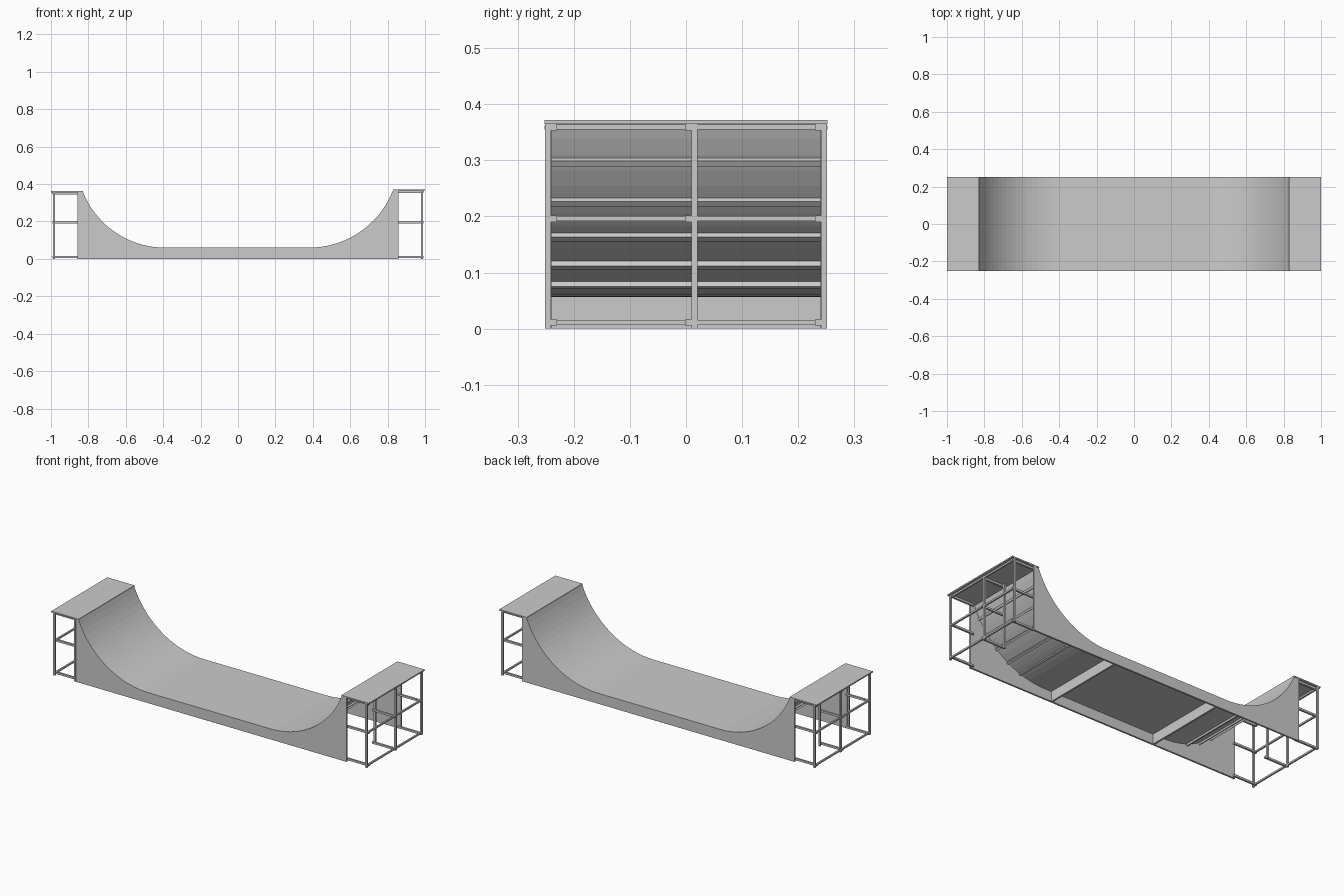
import bpy, math
from mathutils import Matrix, Vector

if "Cube" in bpy.data.objects:
    bpy.data.objects.remove(bpy.data.objects["Cube"])

T = 0.011  # square tube size


def mesh_obj(name, verts, faces):
    me = bpy.data.meshes.new(name)
    me.from_pydata(verts, [], faces)
    ob = bpy.data.objects.new(name, me)
    bpy.context.collection.objects.link(ob)
    return ob


def box(name, lo, hi, mat=Matrix.Identity(4)):
    v = [mat @ Vector((x, y, z)) for x in sorted((lo[0], hi[0]))
         for y in (lo[1], hi[1]) for z in (lo[2], hi[2])]
    f = [(0, 1, 3, 2), (4, 6, 7, 5), (0, 4, 5, 1), (2, 3, 7, 6), (0, 2, 6, 4), (1, 5, 7, 3)]
    return mesh_obj(name, v, f)


def prism(name, pts, y0, y1):
    n = len(pts)
    v = [(x, y, z) for y in (y0, y1) for x, z in pts]
    f = [tuple(range(n)), tuple(range(2 * n - 1, n - 1, -1))]
    f += [((i + 1) % n, i, i + n, (i + 1) % n + n) for i in range(n)]
    return mesh_obj(name, v, f)


# Transition arc: flat end x, lip x, lip height -> radius and total angle
FLOOR, LIP, STEPS = 0.06, 0.83, 18


def arc_data(start, top):
    dx, dz = LIP - start, top - FLOOR
    r = (dx * dx + dz * dz) / (2 * dz)
    return r, math.asin(dx / r)


def arc(s, start, top, off=0.0):
    r, a = arc_data(start, top)
    pts = []
    for i in range(STEPS + 1):
        t = a * i / STEPS
        pts.append((s * (start + (r + off) * math.sin(t)), FLOOR + r - (r + off) * math.cos(t)))
    return pts


ENDS = {1: ("right", 0.38, 0.37), -1: ("left", 0.39, 0.36)}
left, right = ENDS[-1][1:], ENDS[1][1:]
skin = arc(-1, *left)[::-1] + arc(1, *right)
under = arc(-1, *left, 0.004)[::-1] + arc(1, *right, 0.004)

# Plywood side panels
for name, y0, y1 in (("front_side_panel", -0.25, -0.24), ("back_side_panel", 0.24, 0.25)):
    prism(name, [(-0.847, 0), (-0.847, 0.36)] + skin + [(0.849, 0.37), (0.849, 0)], y0, y1)

# Riding surface: thin hollow-backed sheet
n = len(skin)
sv = [(x, y, z) for y in (-0.2495, 0.2495) for x, z in skin + under]
sf = []
for i in range(n - 1):
    m = 2 * n
    sf += [(i, i + 1, i + 1 + m, i + m), (i + n, i + n + m, i + 1 + n + m, i + 1 + n),
           (i, i + n, i + 1 + n, i + 1), (i + m, i + 1 + m, i + 1 + n + m, i + n + m)]
for i in (0, n - 1):
    sf.append((i, i + 2 * n, i + 3 * n, i + n))
mesh_obj("riding_surface", sv, sf)

for s, (side, start, top) in ENDS.items():
    # Cross board below the end of the flat
    box(side + "_cross_board", (s * 0.325, -0.24, 0), (s * 0.335, 0.24, FLOOR - 0.003))

    # Battens under the curve
    r, a = arc_data(start, top)
    for k, z in enumerate((0.086, 0.121, 0.17, 0.231, 0.301)):
        t = math.acos(1 - (z - FLOOR) / r)
        rr = r + 0.009
        c = Vector((s * (start + rr * math.sin(t)), 0, FLOOR + r - rr * math.cos(t)))
        m = Matrix.Translation(c) @ Matrix.Rotation(-s * t, 4, 'Y')
        box(f"{side}_batten_{k}", (-0.006, -0.24, -0.005), (0.006, 0.24, 0.005), m)

    # Platform deck
    x_in, x_out = 0.853, 0.983
    box(side + "_deck", (s * 0.828, -0.252, top - 0.005), (s * 1.0, 0.252, top + 0.002))

    # Support frame: posts, short rails and long outer rails
    h = T / 2
    levels = (0.011, 0.196, top - 0.011)
    for j, y in enumerate((-0.246, 0.015, 0.246)):
        for p, x in (("inner", x_in), ("outer", x_out)):
            box(f"{side}_{p}_post_{j}", (s * (x - h), y - h, 0), (s * (x + h), y + h, top - 0.005))
        yr = y - math.copysign(T, y)
        for k, z in enumerate(levels):
            box(f"{side}_short_rail_{j}_{k}", (s * (x_in - 0.008), yr - h, z - h),
                (s * (x_out + 0.008), yr + h, z + h))
    for k, z in enumerate(levels):
        box(f"{side}_long_rail_{k}", (s * (x_out - h + 0.001), -0.246, z - h + 0.001),
            (s * (x_out + h - 0.001), 0.246, z + h - 0.001))

# Consistent outward normals
import bmesh
for ob in bpy.context.collection.objects:
    bm = bmesh.new()
    bm.from_mesh(ob.data)
    bmesh.ops.recalc_face_normals(bm, faces=bm.faces)
    bm.to_mesh(ob.data)
    bm.free()
